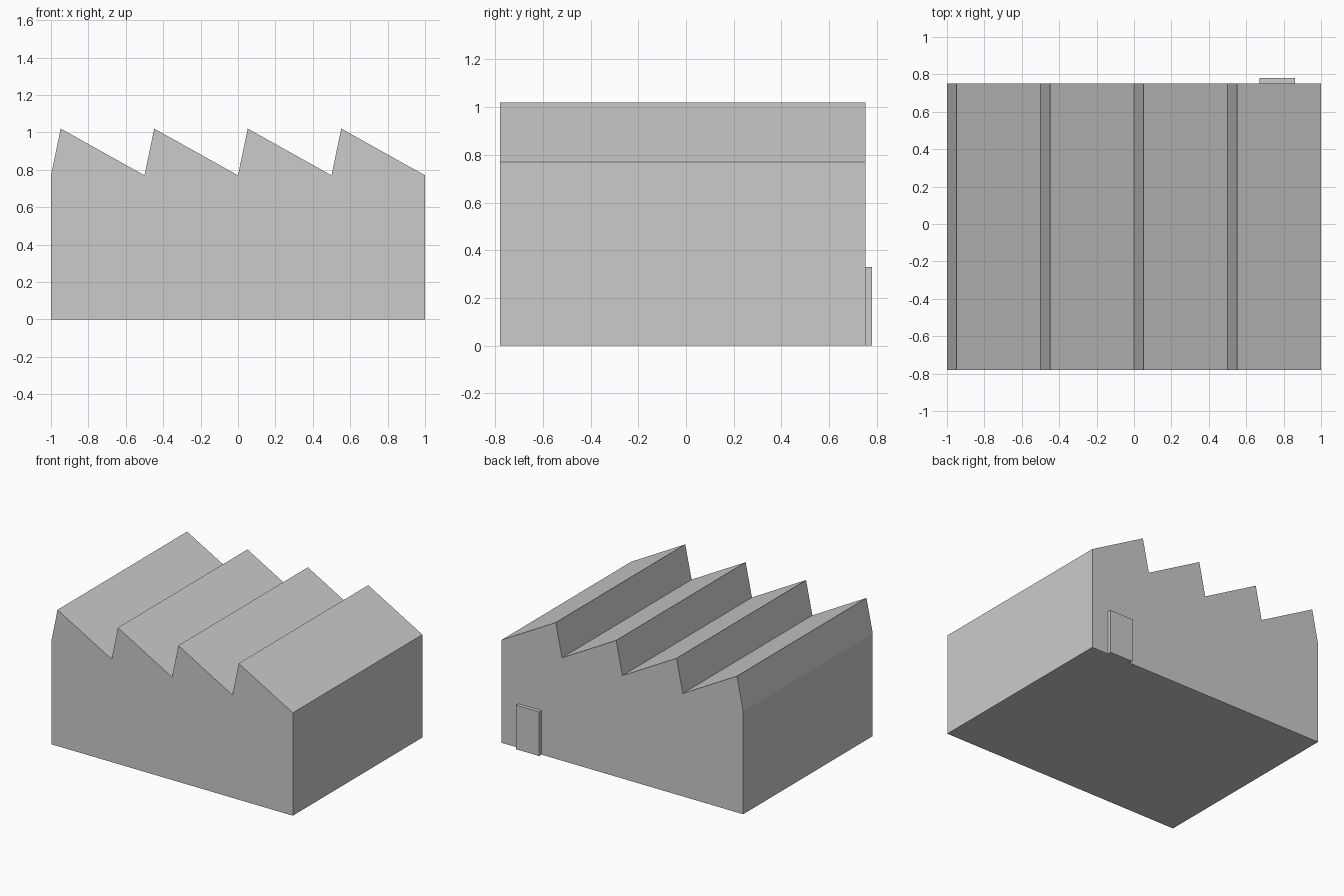
import bpy
import bmesh

cube = bpy.data.objects.get("Cube")
if cube:
    bpy.data.objects.remove(cube, do_unlink=True)

WIDTH, FRONT, BACK = 2.0, -0.78, 0.752
EAVES, RIDGE, TEETH, RIDGE_SHIFT = 0.77, 1.02, 4, 0.052

grey = bpy.data.materials.new("light grey")
grey.use_nodes = True
colour = (0.6, 0.6, 0.6, 1)
grey.diffuse_color = colour
grey.node_tree.nodes["Principled BSDF"].inputs["Base Color"].default_value = colour


def extrude_profile(name, profile, y0, y1):
    """Solid made by sweeping an x-z outline from y0 to y1."""
    bm = bmesh.new()
    face = bm.faces.new([bm.verts.new((x, y0, z)) for x, z in profile])
    swept = bmesh.ops.extrude_face_region(bm, geom=[face], use_keep_orig=True)
    verts = [v for v in swept["geom"] if isinstance(v, bmesh.types.BMVert)]
    bmesh.ops.translate(bm, verts=verts, vec=(0, y1 - y0, 0))
    bmesh.ops.recalc_face_normals(bm, faces=bm.faces)
    mesh = bpy.data.meshes.new(name)
    bm.to_mesh(mesh)
    bm.free()
    mesh.materials.append(grey)
    obj = bpy.data.objects.new(name, mesh)
    bpy.context.collection.objects.link(obj)
    return obj


# Factory hall with a sawtooth roof
left, right = -WIDTH / 2, WIDTH / 2
step = WIDTH / TEETH
outline = [(right, 0), (left, 0)]
for i in range(TEETH):
    x = left + i * step
    outline += [(x, EAVES), (x + RIDGE_SHIFT, RIDGE)]
outline.append((right, EAVES))
extrude_profile("factory_hall", outline, FRONT, BACK)

# Back door slab
door = [(0.67, 0), (0.862, 0), (0.862, 0.33), (0.67, 0.33)]
extrude_profile("back_door", door, BACK, 0.78)
